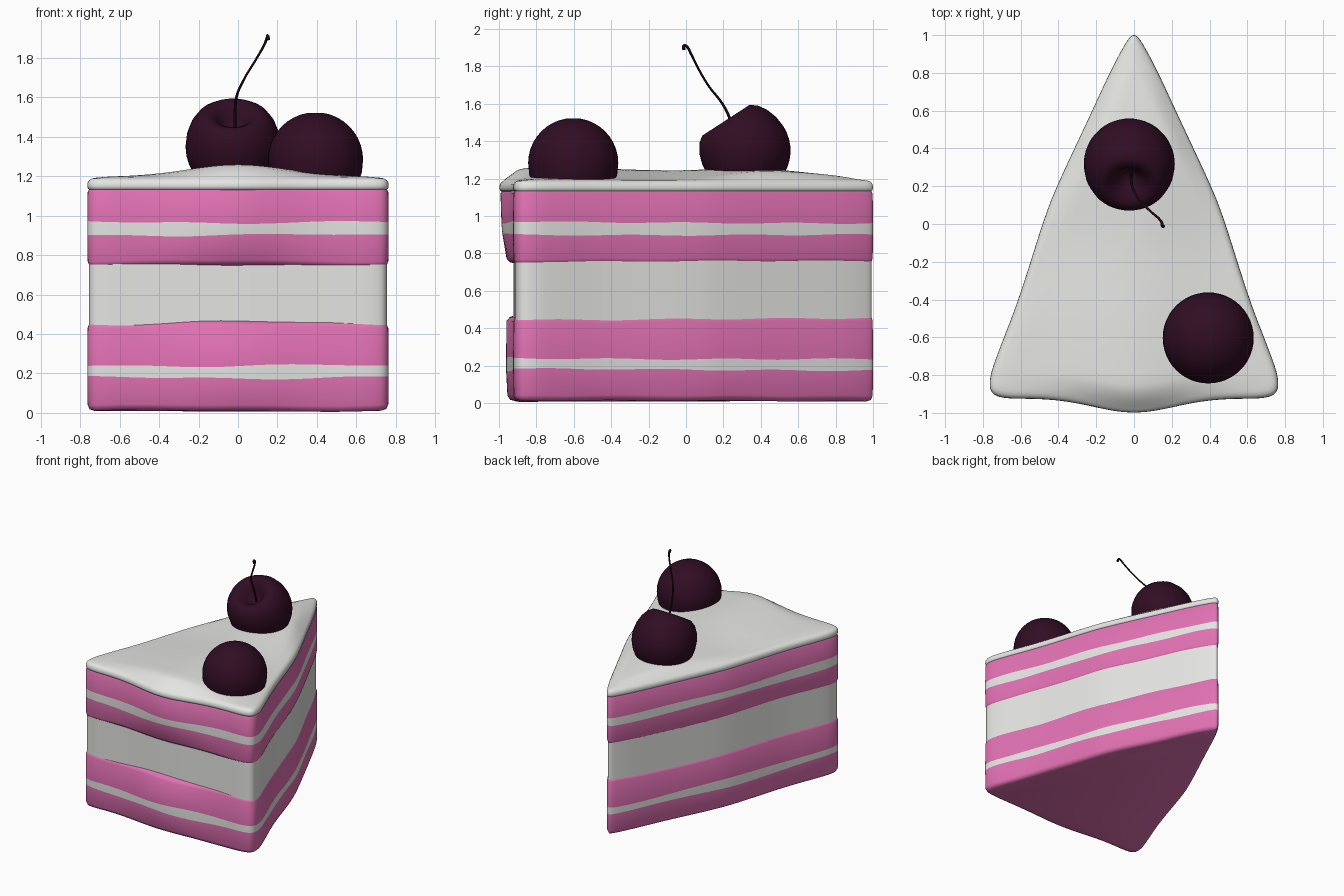
import bpy, bmesh, math
from mathutils import Vector

if "Cube" in bpy.data.objects:
    bpy.data.objects.remove(bpy.data.objects["Cube"])


def material(name, rgb):
    m = bpy.data.materials.new(name)
    m.diffuse_color = (*rgb, 1)
    m.use_nodes = True
    m.node_tree.nodes["Principled BSDF"].inputs["Base Color"].default_value = m.diffuse_color
    return m


PINK = material("pink sponge", (0.75, 0.165, 0.45))
WHITE = material("white cream", (0.78, 0.78, 0.76))
CHERRY = material("dark cherry", (0.03, 0.004, 0.017))
STEM = material("cherry stem", (0.012, 0.002, 0.006))


def finish(bm, name, mats, angle=50):
    bmesh.ops.recalc_face_normals(bm, faces=bm.faces)
    me = bpy.data.meshes.new(name)
    bm.to_mesh(me)
    bm.free()
    for m in mats:
        me.materials.append(m)
    ob = bpy.data.objects.new(name, me)
    bpy.context.collection.objects.link(ob)
    bpy.ops.object.select_all(action='DESELECT')
    ob.select_set(True)
    bpy.context.view_layer.objects.active = ob
    bpy.ops.object.shade_smooth_by_angle(angle=math.radians(angle))
    return ob


# Wedge outline: right half, mirrored, then rounded by corner cutting
half = [(0.15, -.922), (0.3, -.922), (0.5, -.922), (0.69, -.925), (0.762, -.895),
        (0.765, -.81), (0.72, -.68), (0.61, -.4), (0.47, .05), (0.40, .22),
        (0.24, .56), (0.12, .82), (0.05, .95), (0.015, 1.0)]
outline = [Vector(p) for p in half] + [Vector((-x, y)) for x, y in reversed(half)]
for _ in range(3):
    cut = []
    for i, p in enumerate(outline):
        q = outline[(i + 1) % len(outline)]
        cut += [p.lerp(q, .25), p.lerp(q, .75)]
    outline = cut
N = len(outline)


def ring_points(inset, bulge):
    pts = []
    for i, p in enumerate(outline):
        t = (outline[(i + 1) % N] - outline[i - 1]).normalized()
        q = p + Vector((-t.y, t.x)) * inset
        if p.y < -.8:
            q.y -= bulge * math.exp(-(p.x / .3) ** 2)
        pts.append(q)
    return pts


def bridge(bm, a, b, mat=0):
    for i in range(len(a)):
        j = (i + 1) % len(a)
        bm.faces.new((a[i], a[j], b[j], b[i])).material_index = mat


def wave(x, y, seed):
    return math.sin(4.3 * x + 3.1 * y + seed) * .6 + math.sin(9 * x - 7 * y + seed * 2.3) * .4


# Each layer is a stack of rings: (z, inset, front bulge, waviness, seed, band colour above)
def layer(name, rings, mats):
    bm = bmesh.new()
    loops = []
    for z, inset, bulge, amp, seed, _ in rings:
        loops.append([bm.verts.new((p.x, p.y, z + amp * wave(p.x, p.y, seed)))
                      for p in ring_points(inset, bulge)])
    for k in range(len(loops) - 1):
        bridge(bm, loops[k], loops[k + 1], rings[k][5])
    bm.faces.new(loops[0][::-1])
    bm.faces.new(loops[-1])
    return finish(bm, name, mats)


layer("lower_sponge", [
    (.010, .035, .02, .006, 0, 0), (.018, .012, .03, .006, 0, 0), (.04, .002, .035, .005, 0, 0),
    (.178, 0, .04, .009, 1, 1), (.240, 0, .04, .009, 2.5, 0),
    (.435, .002, .04, .009, 4, 0), (.455, .010, .03, .009, 4, 0), (.467, .03, .01, .009, 4, 0)],
    [PINK, WHITE])
layer("cream_filling", [(.42, .008, .008, 0, 0, 0), (.60, .008, .008, 0, 0, 0),
                        (.78, .008, .008, 0, 0, 0)], [WHITE])
layer("upper_sponge", [
    (.742, .03, .01, .006, 5, 0), (.752, .010, .03, .006, 5, 0), (.772, .002, .04, .006, 5, 0),
    (.902, 0, .06, .008, 3, 1), (.966, 0, .065, .008, 1.5, 0),
    (1.12, .002, .072, 0, 0, 0), (1.14, .012, .07, 0, 0, 0)],
    [PINK, WHITE])

# Icing: rounded rim, then shrinking rings rising into a soft ridge
bm = bmesh.new()
loops = []
for z, inset in [(1.13, .014), (1.137, .003), (1.15, 0), (1.168, .002), (1.18, .01), (1.187, .02)]:
    loops.append([bm.verts.new((p.x, p.y, z)) for p in ring_points(inset, .076)])
centre = Vector((0, -.2))


def icing_height(p, s):
    ridge = .062 * math.exp(-(p.x / .36) ** 2) * min(1, (1.0 - p.y) / .6)
    dip = .015 * math.exp(-((p.y + .1) / .3) ** 2)
    return 1.19 + (ridge - dip + .006) * min(1, (1 - s) / .12)


rim = ring_points(.02, .076)
for s in (.98, .95, .9, .84, .76, .66, .55, .42, .28, .12):
    pts = [centre + (p - centre) * s for p in rim]
    loops.append([bm.verts.new((p.x, p.y, icing_height(p, s))) for p in pts])
for a, b in zip(loops, loops[1:]):
    bridge(bm, a, b)
bm.faces.new(loops[0][::-1])
bm.faces.new(loops[-1])
finish(bm, "icing", [WHITE])

# Cherries: spun profile with a dimple at the stem end
profile = [(.012, .10), (.035, .108), (.06, .135), (.09, .175), (.12, .193), (.15, .193),
           (.185, .168), (.215, .122), (.235, .062)]
profile += [(.241 * math.cos(a), -.241 * math.sin(a))
            for a in [math.radians(d) for d in range(0, 88, 9)]]


def cherry(name, loc, tilt):
    bm = bmesh.new()
    n = 48
    loops = [[bm.verts.new((r * math.cos(2 * math.pi * i / n), r * math.sin(2 * math.pi * i / n), z))
              for i in range(n)] for r, z in profile]
    for a, b in zip(loops, loops[1:]):
        bridge(bm, a, b)
    bm.faces.new(loops[0])
    bm.faces.new(loops[-1])
    ob = finish(bm, name, [CHERRY], 80)
    ob.location = loc
    ob.rotation_euler = (tilt, 0, 0)


cherry("cherry_with_stem", (-.025, .318, 1.35), math.radians(33))
cherry("cherry_upside_down", (.393, -.603, 1.283), math.pi)

# Stem: thin bevelled curve with a small hooked tip
cu = bpy.data.curves.new("stem", 'CURVE')
cu.dimensions = '3D'
cu.bevel_depth = .0075
cu.bevel_resolution = 2
cu.use_fill_caps = True
path = [(-.016, .262, 1.43, 1), (-.015, .235, 1.52, 1), (-.008, .195, 1.60, .9), (.03, .125, 1.69, .8),
        (.09, .065, 1.79, .8), (.135, .025, 1.87, .9), (.148, .005, 1.905, 1), (.15, -.01, 1.911, 1.1),
        (.155, -.012, 1.89, 1.2)]
sp = cu.splines.new('BEZIER')
sp.bezier_points.add(len(path) - 1)
for b, (x, y, z, r) in zip(sp.bezier_points, path):
    b.co = (x, y, z)
    b.radius = r
    b.handle_left_type = b.handle_right_type = 'AUTO'
sp.resolution_u = 5
cu.materials.append(STEM)
bpy.context.collection.objects.link(bpy.data.objects.new("cherry_stem", cu))
